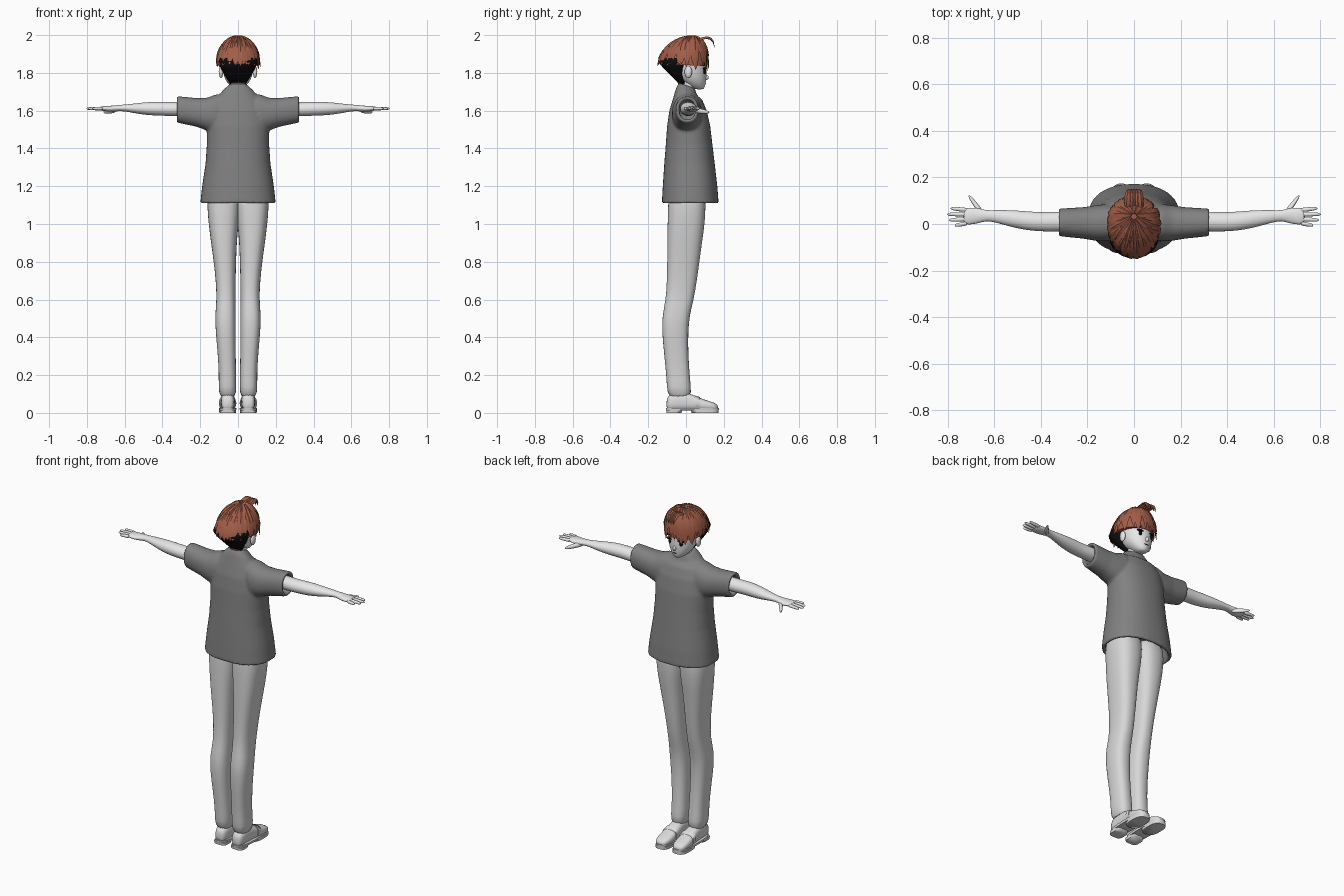
import bpy, bmesh, random
from math import sin, cos, pi, radians
from mathutils import Vector

random.seed(4)
if "Cube" in bpy.data.objects:
    bpy.data.objects.remove(bpy.data.objects["Cube"], do_unlink=True)


def material(name, r, g, b):
    m = bpy.data.materials.new(name)
    m.use_nodes = True
    m.diffuse_color = (r, g, b, 1)
    m.node_tree.nodes["Principled BSDF"].inputs["Base Color"].default_value = (r, g, b, 1)
    return m


SKIN = material("pale skin", .8, .8, .8)
SHIRT = material("mid grey cloth", .22, .22, .22)
PANTS = material("light grey cloth", .68, .68, .68)
SHOE = material("pale shoe", .72, .72, .72)
HAIR = material("auburn hair", .36, .11, .065)
BLACK = material("black", .004, .004, .004)


def ring_point(axis, t, a, b):
    return {"x": (t, a, b), "y": (a, t, b), "z": (a, b, t)}[axis]


def loft(bm, axis, rings, n=20, power=2.0, flip=1):
    """Skin rounded sections; a ring is (position, low a, high a, low b, high b)."""
    loops = []
    for t, a0, a1, b0, b1 in rings:
        loop = []
        for i in range(n):
            c, s = cos(2 * pi * i / n), sin(2 * pi * i / n)
            u = abs(c) ** (2 / power) * (1 if c > 0 else -1)
            v = abs(s) ** (2 / power) * (1 if s > 0 else -1)
            x, y, z = ring_point(axis, t, (a0 + a1 + (a1 - a0) * u) / 2,
                                 (b0 + b1 + (b1 - b0) * v) / 2)
            loop.append(bm.verts.new((x * flip, y, z)))
        loops.append(loop)
    for p, q in zip(loops, loops[1:]):
        for i in range(n):
            j = (i + 1) % n
            bm.faces.new((p[i], p[j], q[j], q[i]))
    bm.faces.new(loops[0][::-1])
    bm.faces.new(loops[-1])


def finish(bm, name, mat, mirror=False, subdivide=0, angle=50):
    bmesh.ops.recalc_face_normals(bm, faces=bm.faces[:])
    mesh = bpy.data.meshes.new(name)
    bm.to_mesh(mesh)
    bm.free()
    ob = bpy.data.objects.new(name, mesh)
    bpy.context.collection.objects.link(ob)
    mesh.materials.append(mat)
    bpy.ops.object.select_all(action="DESELECT")
    ob.select_set(True)
    bpy.context.view_layer.objects.active = ob
    bpy.ops.object.shade_smooth_by_angle(angle=radians(angle))
    if mirror:
        ob.modifiers.new("mirror", "MIRROR").use_mirror_merge = False
    if subdivide:
        ob.modifiers.new("subdivide", "SUBSURF").levels = subdivide
        ob.modifiers["subdivide"].render_levels = subdivide
    return ob


def part(name, mat, axis, rings, mirror=False, subdivide=1, power=2.0, n=20):
    bm = bmesh.new()
    loft(bm, axis, rings, n, power)
    return finish(bm, name, mat, mirror, subdivide, 80)


def ball(name, mat, loc, size, mirror=False):
    bm = bmesh.new()
    bmesh.ops.create_uvsphere(bm, u_segments=16, v_segments=10, radius=1)
    bmesh.ops.scale(bm, vec=size, verts=bm.verts)
    bmesh.ops.translate(bm, vec=loc, verts=bm.verts)
    return finish(bm, name, mat, mirror)


# Trousers
part("trouser_legs", PANTS, "z", [
    (.075, .012, .098, -.095, .03), (.14, .008, .104, -.102, .026), (.2, .01, .101, -.105, .02),
    (.32, .012, .108, -.117, .012), (.43, .012, .119, -.128, .012), (.52, .012, .122, -.126, .02),
    (.6, .014, .113, -.107, .042), (.7, .012, .118, -.102, .058), (.8, .01, .129, -.1, .072),
    (.92, .005, .146, -.1, .088), (1.0, -.004, .156, -.098, .1), (1.1, -.012, .165, -.096, .106),
    (1.2, -.012, .16, -.09, .1)], mirror=True, power=2.5)

# Loose shirt with hollow hem and sleeve ends
bm = bmesh.new()
loft(bm, "z", [
    (1.2, -.17, .17, -.1, .145), (1.11, -.182, .182, -.108, .153),
    (1.11, -.2, .2, -.128, .173), (1.2, -.19, .19, -.123, .166), (1.32, -.172, .172, -.115, .152),
    (1.42, -.165, .165, -.107, .14), (1.52, -.165, .165, -.1, .128), (1.6, -.155, .155, -.088, .11),
    (1.66, -.125, .125, -.07, .085), (1.7, -.085, .085, -.053, .06), (1.735, -.05, .05, -.038, .046)],
    n=40, power=2.3)
for side in (1, -1):
    loft(bm, "x", [
        (.05, -.06, .07, 1.55, 1.69), (.12, -.075, .085, 1.48, 1.685), (.165, -.072, .08, 1.495, 1.668),
        (.22, -.063, .072, 1.515, 1.667), (.325, -.052, .066, 1.537, 1.677),
        (.325, -.036, .05, 1.553, 1.661), (.27, -.036, .05, 1.55, 1.65)], n=32, power=2.2, flip=side)
for v in bm.verts:
    if v.co.z > 1.69 and abs(v.co.x) < .1:
        v.co.z -= .35 * v.co.y
shirt = finish(bm, "shirt", SHIRT)
remesh = shirt.modifiers.new("blend", "REMESH")
remesh.mode, remesh.voxel_size, remesh.use_smooth_shade = "VOXEL", .008, True
smooth = shirt.modifiers.new("soften", "SMOOTH")
smooth.factor, smooth.iterations = .5, 5

# Arms and hands
part("arms", SKIN, "x", [
    (.2, -.03, .05, 1.57, 1.65), (.33, -.032, .055, 1.57, 1.645), (.4, -.033, .05, 1.573, 1.647),
    (.47, -.026, .056, 1.575, 1.647), (.53, -.012, .06, 1.583, 1.64), (.6, .008, .06, 1.597, 1.632),
    (.635, .014, .058, 1.598, 1.63), (.67, .002, .07, 1.592, 1.626), (.71, -.004, .07, 1.598, 1.624),
    (.735, 0, .066, 1.602, 1.622)], mirror=True)
bm = bmesh.new()
for start, end, tip in ((.003, -.006, .77), (.021, .017, .795), (.041, .042, .803), (.06, .067, .788)):
    rings = []
    for k, r in ((0, .009), (.3, .01), (.65, .009), (.92, .007), (1, .003)):
        y = start + (end - start) * k
        rings.append((.715 + (tip - .715) * k, y - r, y + r, 1.611 - r, 1.611 + r))
    loft(bm, "x", rings, n=10)
rings = []
for k, r in ((0, .016), (.4, .014), (.75, .011), (1, .005)):
    x = .65 + .06 * k
    rings.append((.04 + .085 * k, x - r, x + r, 1.603 - .012 * k - r, 1.603 - .012 * k + r))
loft(bm, "y", rings, n=10)
finish(bm, "fingers", SKIN, mirror=True, subdivide=1, angle=80)

# Loafers: uppers, straps, soles and heels
part("shoe_uppers", SHOE, "y", [
    (-.104, .035, .075, .02, .07), (-.09, .02, .09, .012, .1), (-.03, .016, .092, .012, .112),
    (.02, .015, .094, .012, .105), (.06, .012, .098, .012, .084), (.11, .01, .1, .012, .066),
    (.15, .018, .095, .012, .055), (.17, .035, .08, .016, .04)], mirror=True, power=2.6)
part("shoe_straps", SHOE, "y", [(.05, .011, .1, .02, .092), (.075, .009, .101, .02, .083)],
     mirror=True, subdivide=0, power=2.6, n=32)
part("soles", SHOE, "z", [(.014, .01, .1, -.104, .173), (.027, .008, .102, -.106, .174)],
     mirror=True, subdivide=0, power=2.8, n=40)
part("sole_fronts", SHOE, "z", [(0, .012, .099, .03, .172), (.016, .01, .1, .025, .173)],
     mirror=True, subdivide=0, power=2.8, n=32)
part("heels", SHOE, "z", [(0, .016, .094, -.103, -.025), (.016, .014, .096, -.105, -.02)],
     mirror=True, subdivide=0, power=3.5, n=32)

# Neck, head and face
part("neck", SKIN, "z", [(1.62, -.06, .06, -.045, .045), (1.69, -.045, .045, -.033, .04),
                         (1.74, -.042, .042, -.026, .05), (1.8, -.045, .045, -.03, .055)])
part("head", SKIN, "z", [
    (1.712, -.016, .016, .055, .09), (1.722, -.034, .034, .02, .1), (1.75, -.06, .06, -.02, .106),
    (1.78, -.075, .075, -.055, .11), (1.82, -.084, .084, -.08, .11), (1.87, -.088, .088, -.09, .107),
    (1.92, -.082, .082, -.085, .1), (1.96, -.06, .06, -.06, .08), (1.975, -.03, .03, -.03, .05)])
ball("nose", SKIN, (0, .106, 1.776), (.009, .014, .014))
ball("ears", SKIN, (.09, .012, 1.805), (.012, .02, .032), mirror=True)
ball("eyelashes", BLACK, (.037, .098, 1.822), (.023, .011, .006), mirror=True)
ball("irises", BLACK, (.036, .097, 1.806), (.01, .009, .013), mirror=True)
ball("eyebrows", BLACK, (.04, .096, 1.846), (.024, .011, .004), mirror=True)
ball("mouth", BLACK, (0, .104, 1.746), (.015, .003, .0015))

# Dark undercut and nape hair
part("undercut", BLACK, "z", [
    (1.74, -.04, .04, -.034, .0), (1.78, -.066, .066, -.075, .0), (1.82, -.09, .09, -.115, .01),
    (1.858, -.105, .105, -.148, .03), (1.88, -.1, .1, -.13, .03)], subdivide=0, n=24)
part("nape_hair", HAIR, "z", [(1.705, -.022, .022, -.038, 0), (1.73, -.036, .036, -.039, 0),
                              (1.755, -.044, .044, -.046, 0)], subdivide=0)


def scalp(a, t, lift=0.0):
    """Point on the hair dome: a is the heading (0 = face), t runs crown to rim."""
    front = (1 + cos(a)) / 2
    r = sin(min(t, 1) * pi / 2) + max(t - 1, 0) * .1
    rim = 1.848 - .012 * front
    z = rim + (1.985 - rim) * max(cos(min(t, 1) * pi / 2), 0) ** (1.25 - .5 * front)
    z -= max(t - 1, 0) * .16
    depth = .145 - .03 * front
    return Vector((sin(a) * (.112 * r + lift), cos(a) * (depth * r + lift) + .035 * (1 - r), z + lift * (1.1 - r)))


def lock(bm, path, outs, width, thick):
    """Tapered pointed strand with a raised ridge."""
    last = len(path) - 1
    rows = []
    for k, (p, out) in enumerate(zip(path, outs)):
        along = (path[min(k + 1, last)] - path[max(k - 1, 0)]).normalized()
        across = along.cross(out).normalized()
        w = width * max(sin(pi * (.12 + .88 * k / last)) ** .7 if k < last else 0, .03)
        h = thick * max(1 - (k / last) ** 3, .05)
        rows.append([bm.verts.new(p + d) for d in (across * w, out * h, -across * w, -out * h)])
    for p, q in zip(rows, rows[1:]):
        for i in range(4):
            bm.faces.new((p[i], p[i - 1], q[i - 1], q[i]))
    bm.faces.new(rows[0])
    bm.faces.new(rows[-1][::-1])


# Hair dome under the strands
bm = bmesh.new()
count = 32
rows = [[bm.verts.new(scalp(2 * pi * i / count, t, -.004)) for i in range(count)]
        for t in (.08, .25, .42, .58, .74, .88, 1)]
for p, q in zip(rows, rows[1:]):
    for i in range(count):
        bm.faces.new((p[i], p[i - 1], q[i - 1], q[i]))
bm.faces.new(rows[0])
bm.faces.new(rows[-1][::-1])
finish(bm, "hair_dome", HAIR)

# Layered strands from the crown
bm = bmesh.new()
for total, begin, reach, width, lift in ((30, .2, 1.04, .019, .001), (24, .1, .84, .018, .005),
                                         (15, .03, .6, .016, .007)):
    for i in range(total):
        a = 2 * pi * (i + random.uniform(-.3, .3)) / total
        end = reach + random.uniform(-.06, .07) + .06 * (cos(a) > .3)
        swirl = random.uniform(-.12, .12)
        path, outs = [], []
        for k in range(8):
            t = begin + (end - begin) * k / 7
            heading = a + swirl * (k / 7) ** 2
            path.append(scalp(heading, t, lift + .004 * (k / 7) ** 2))
            outs.append((path[-1] - Vector((0, 0, 1.84))).normalized())
        lock(bm, path, outs, width, .007)
# Raised forelock tuft
for i in range(5):
    x = (i - 2) * .016
    path = [Vector((x * (1 - .3 * k), .05 + .1 * sin(k * pi / 2), 1.965 + .028 * sin(k * pi) - .03 * k * k))
            for k in (0, .2, .4, .6, .8, 1)]
    lock(bm, path, [(p - Vector((0, .06, 1.9))).normalized() for p in path], .014, .008)
finish(bm, "hair_strands", HAIR, angle=35)
